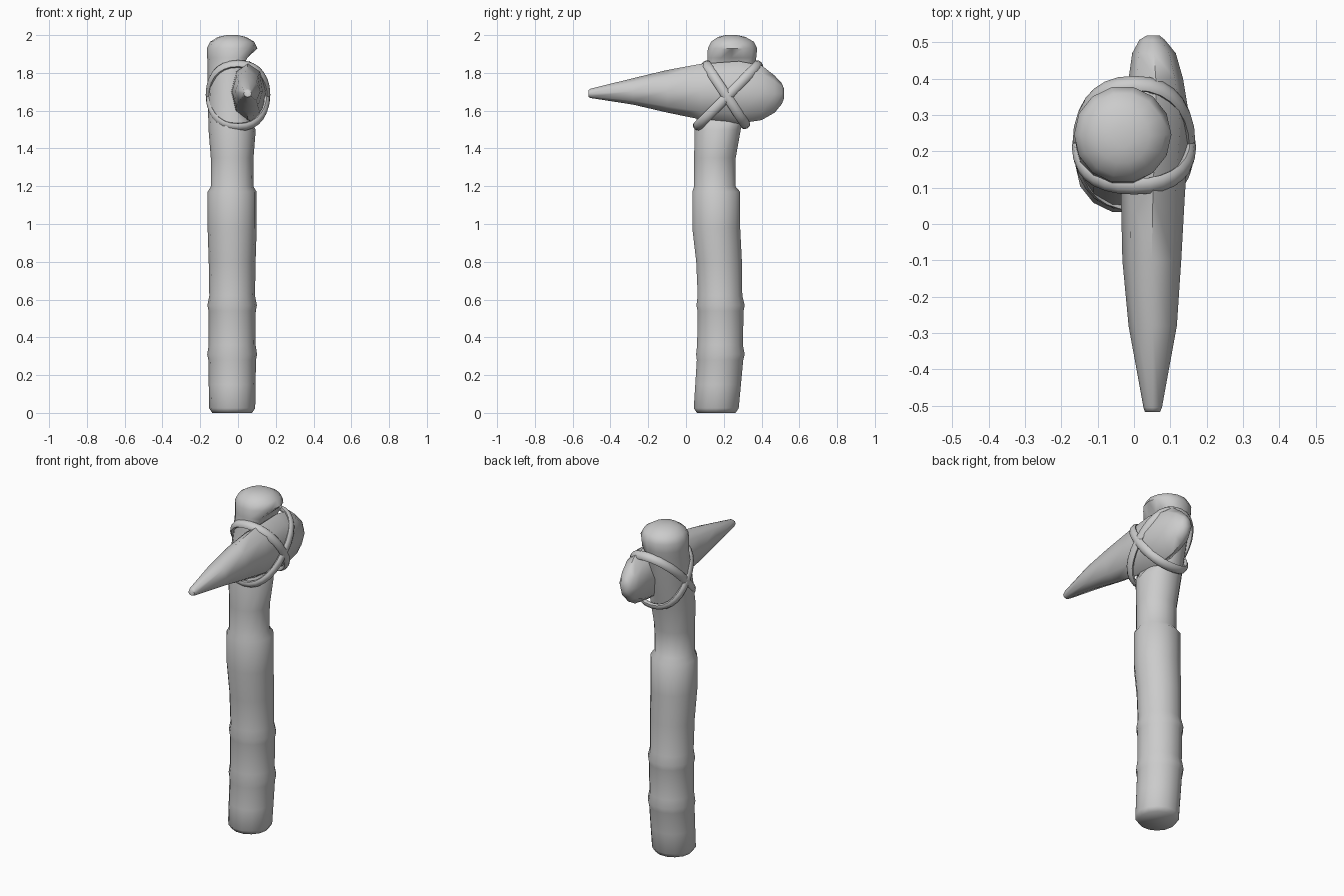
import bpy, bmesh
from math import cos, sin, pi, radians
from mathutils import Vector

if "Cube" in bpy.data.objects:
    bpy.data.objects.remove(bpy.data.objects["Cube"])


def make_object(name, rings, closed=False, angle=60):
    """Skin a list of equal-sized vertex rings; cap the ends unless closed."""
    bm = bmesh.new()
    loops = [[bm.verts.new(p) for p in ring] for ring in rings]
    n = len(loops[0])
    pairs = list(zip(loops, loops[1:]))
    if closed:
        pairs.append((loops[-1], loops[0]))
    for a, b in pairs:
        for i in range(n):
            j = (i + 1) % n
            bm.faces.new((a[i], a[j], b[j], b[i]))
    if not closed:
        bm.faces.new(loops[0][::-1])
        bm.faces.new(loops[-1])
    bmesh.ops.recalc_face_normals(bm, faces=bm.faces)
    mesh = bpy.data.meshes.new(name)
    bm.to_mesh(mesh)
    bm.free()
    ob = bpy.data.objects.new(name, mesh)
    bpy.context.collection.objects.link(ob)
    bpy.ops.object.select_all(action='DESELECT')
    ob.select_set(True)
    bpy.context.view_layer.objects.active = ob
    bpy.ops.object.shade_smooth_by_angle(angle=radians(angle))
    return ob


# Wooden handle: z, centre y, radius, and the x limit that carves the notch
handle_profile = [
    (0.0, 0.16, 0.105, 1), (0.025, 0.16, 0.122, 1), (0.15, 0.17, 0.124, 1),
    (0.28, 0.18, 0.126, 1), (0.31, 0.182, 0.132, 1), (0.36, 0.18, 0.124, 1),
    (0.54, 0.183, 0.125, 1), (0.57, 0.183, 0.131, 1), (0.62, 0.18, 0.121, 1),
    (0.8, 0.175, 0.124, 1), (0.98, 0.16, 0.130, 1), (1.17, 0.16, 0.130, 1),
    (1.20, 0.152, 0.112, 1), (1.35, 0.153, 0.113, 1), (1.5, 0.168, 0.125, 1),
    (1.55, 0.178, 0.126, 0.06), (1.6, 0.188, 0.128, 0.03),
    (1.84, 0.238, 0.130, 0.03), (1.88, 0.243, 0.132, 0.05),
    (1.93, 0.246, 0.134, 1), (1.965, 0.246, 0.116, 1), (1.99, 0.242, 0.075, 1),
    (2.0, 0.240, 0.03, 1),
]
SIDES = 14
handle = make_object("handle", [
    [(min(-0.031 + r * cos(2 * pi * i / SIDES), lim), cy + r * sin(2 * pi * i / SIDES), z)
     for i in range(SIDES)]
    for z, cy, r, lim in handle_profile])

# Stone spike: y, x min, x max, z bottom, z top
spike_profile = [
    (-0.517, 0.03, 0.072, 1.672, 1.708), (-0.505, 0.026, 0.077, 1.667, 1.716),
    (-0.28, -0.015, 0.118, 1.632, 1.772), (-0.1, -0.032, 0.13, 1.59, 1.815),
    (0.08, -0.036, 0.14, 1.553, 1.848), (0.28, -0.035, 0.155, 1.532, 1.862),
    (0.4, -0.015, 0.135, 1.55, 1.84), (0.47, -0.005, 0.115, 1.59, 1.785),
    (0.507, 0.015, 0.085, 1.635, 1.745), (0.519, 0.035, 0.07, 1.665, 1.715),
]
N = 8
spike = make_object("stone_spike", [
    [((a + b) / 2 + (b - a) / 2 * cos(2 * pi * i / N), y,
      (lo + hi) / 2 + (hi - lo) / 2 * sin(2 * pi * i / N)) for i in range(N)]
    for y, a, b, lo, hi in spike_profile])


# Lashing: tilted loops running between a low and a high (y, z) end
def lashing(name, low, high, half_x):
    lo, hi = Vector((0, *low)), Vector((0, *high))
    centre, v = (lo + hi) / 2, (hi - lo) / 2
    normal = Vector((1, 0, 0)).cross(v).normalized()
    segs, power = 28, 0.88

    def path(t):
        c, s = cos(t), sin(t)
        sup = lambda k: (1 if k > 0 else -1) * abs(k) ** power
        return centre + Vector((half_x * sup(c), 0, 0)) + v * sup(s)

    rings = []
    for k in range(segs):
        t = 2 * pi * k / segs
        tangent = (path(t + 0.05) - path(t - 0.05)).normalized()
        out = tangent.cross(normal).normalized()
        rings.append([path(t) + out * 0.016 * cos(2 * pi * i / 8)
                      + normal * 0.026 * sin(2 * pi * i / 8) for i in range(8)])
    return make_object(name, rings, closed=True)


lashing("lashing_forward", (0.057, 1.513), (0.387, 1.846), 0.153)
lashing("lashing_backward", (0.318, 1.521), (0.103, 1.848), 0.155)
